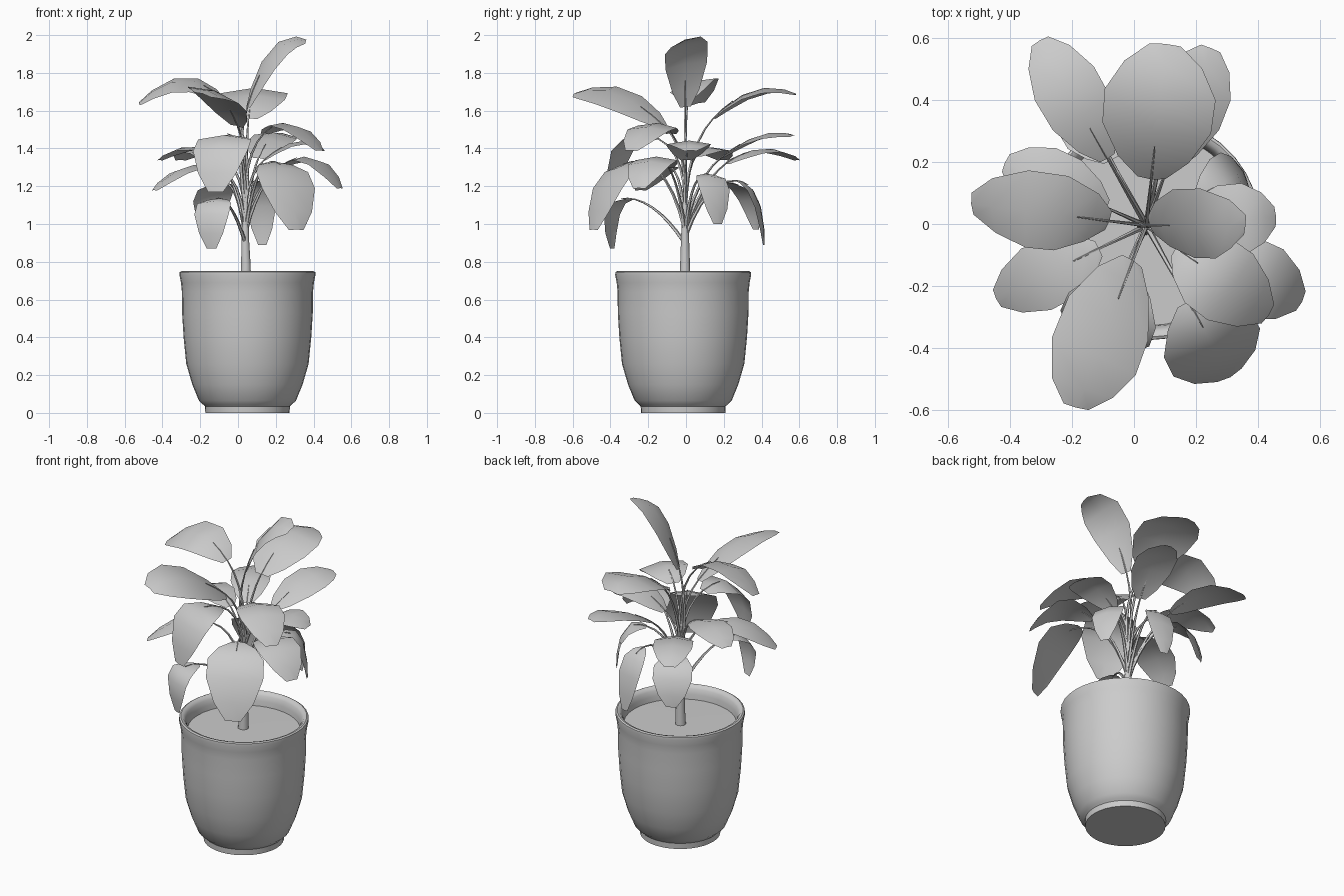
import bpy, math
from mathutils import Vector

if "Cube" in bpy.data.objects:
    bpy.data.objects.remove(bpy.data.objects["Cube"])

STEM = Vector((0.04, -0.005, 0))
POT = Vector((0.05, -0.015, 0))


def add_mesh(name, verts, faces, angle=50):
    me = bpy.data.meshes.new(name)
    me.from_pydata([tuple(v) for v in verts], [], faces)
    ob = bpy.data.objects.new(name, me)
    bpy.context.collection.objects.link(ob)
    bpy.ops.object.select_all(action='DESELECT')
    ob.select_set(True)
    bpy.context.view_layer.objects.active = ob
    bpy.ops.object.shade_smooth_by_angle(angle=math.radians(angle))
    return ob


def lathe(name, profile, center, n=36, cap_start=False, cap_end=False):
    verts, faces = [], []
    for r, z in profile:
        for i in range(n):
            a = 2 * math.pi * i / n
            verts.append(center + Vector((r * math.cos(a), r * math.sin(a), z)))
    for k in range(len(profile) - 1):
        for i in range(n):
            j = (i + 1) % n
            faces.append((k * n + i, k * n + j, (k + 1) * n + j, (k + 1) * n + i))
    if cap_start:
        faces.append(tuple(reversed(range(n))))
    if cap_end:
        faces.append(tuple(range(len(verts) - n, len(verts))))
    return add_mesh(name, verts, faces, 40)


def tube(name, pts, r0, r1, n=6):
    verts, faces = [], []
    for k, p in enumerate(pts):
        t = (pts[min(k + 1, len(pts) - 1)] - pts[max(k - 1, 0)]).normalized()
        u = t.cross(Vector((0.31, 0.95, 0))).normalized()
        w = t.cross(u)
        r = r0 + (r1 - r0) * k / (len(pts) - 1)
        for i in range(n):
            a = 2 * math.pi * i / n
            verts.append(p + r * (math.cos(a) * u + math.sin(a) * w))
    for k in range(len(pts) - 1):
        for i in range(n):
            j = (i + 1) % n
            faces.append((k * n + i, k * n + j, (k + 1) * n + j, (k + 1) * n + i))
    faces += [tuple(reversed(range(n))), tuple(range(len(verts) - n, len(verts)))]
    return add_mesh(name, verts, faces)


def bezier(a, c, b, t):
    return a * (1 - t) ** 2 + c * 2 * t * (1 - t) + b * t * t


# Blade outline: (position along leaf, half width fraction)
OUTLINE = [(0, .25), (.12, .64), (.35, .98), (.62, 1), (.86, .7), (1, .28)]


def leaf(name, az, base, mid, tip, width, roll=0):
    a = math.radians(az)
    out = Vector((math.cos(a), math.sin(a), 0))
    side = Vector((-math.sin(a), math.cos(a), 0))
    up = Vector((0, 0, 1))
    p0, pm, p1 = (STEM + out * r + up * z for r, z in (base, mid, tip))
    c = pm * 2 - (p0 + p1) / 2
    verts, faces = [], []
    for t, f in OUTLINE:
        p = bezier(p0, c, p1, t)
        tan = ((c - p0) * (1 - t) + (p1 - c) * t).normalized()
        nrm = tan.cross(side).normalized()
        s = side * math.cos(roll) + nrm * math.sin(roll)
        n2 = tan.cross(s).normalized()
        h = f * width / 2
        verts += [p - s * h - n2 * h * .16, p, p + s * h - n2 * h * .16]
    for k in range(len(OUTLINE) - 1):
        for j in (0, 1):
            i = 3 * k + j
            faces.append((i, i + 3, i + 4, i + 1))
    add_mesh(name, verts, faces)
    # leaf stalk, running up into the blade as its rib
    root = STEM + up * (.5 + .35 * base[1])
    tan0 = (c - p0).normalized()
    reach = (p0 - root).length * .4
    ctrl = p0 - tan0 * reach
    pts = [bezier(root, ctrl, p0, i / 6) for i in range(7)]
    pts += [bezier(p0, c, p1, .12), bezier(p0, c, p1, .24)]
    tube(name + "_stalk", pts, .011, .002, 5)


# Pot with flared foot and rolled rim, and soil
lathe("pot", [(.223, 0), (.225, .035), (.236, .045), (.257, .065), (.292, .15), (.324, .26),
              (.338, .4), (.346, .53), (.347, .64), (.352, .69), (.36, .73), (.359, .745),
              (.35, .75), (.336, .746), (.324, .73), (.316, .7), (.312, .66)], POT, cap_start=True)
lathe("soil", [(.315, .67), (.001, .672)], POT, cap_end=True)

# Trunk
tube("trunk", [STEM + Vector((x, 0, z)) for x, z in
               ((0, .66), (.002, .78), (-.002, .92), (0, 1.02), (0, 1.12))], .031, .012, 10)

# Leaves: azimuth, base (r, z), middle (r, z), tip (r, z), width, roll
upper = [
    (84, (.15, 1.56), (.37, 1.71), (.59, 1.69), .36),
    (0, (.01, 1.62), (.15, 1.91), (.32, 1.97), .24, .35),
    (249, (.12, 1.52), (.39, 1.69), (.63, 1.69), .31, -.3),
    (173, (.12, 1.66), (.34, 1.76), (.57, 1.64), .26, -.3),
]
middle = [
    (-36, (.12, 1.48), (.3, 1.53), (.49, 1.39), .26, -.05),
    (-26, (.2, 1.3), (.4, 1.35), (.56, 1.19), .25),
    (4, (.1, 1.34), (.28, 1.44), (.42, 1.39), .23),
    (-61, (.28, 1.33), (.46, 1.25), (.56, .97), .32),
    (70, (.2, 1.35), (.42, 1.47), (.61, 1.47), .24, .1),
    (120, (.25, 1.32), (.48, 1.4), (.69, 1.34), .22),
    (206, (.17, 1.3), (.36, 1.3), (.54, 1.18), .22),
    (156, (.14, 1.36), (.33, 1.41), (.5, 1.34), .22),
    (248, (.15, 1.45), (.35, 1.44), (.43, 1.17), .31),
]
lower = [
    (245, (.29, 1.13), (.43, 1.09), (.43, .87), .2),
    (78, (.28, 1.23), (.39, 1.14), (.43, .89), .16),
    (29, (.19, 1.26), (.32, 1.22), (.36, 1.0), .18),
    (118, (.24, 1.22), (.38, 1.16), (.43, .97), .22),
]
for tier, rows in (("upper", upper), ("middle", middle), ("lower", lower)):
    for i, row in enumerate(rows):
        leaf(f"{tier}_leaf_{i + 1}", *row)
